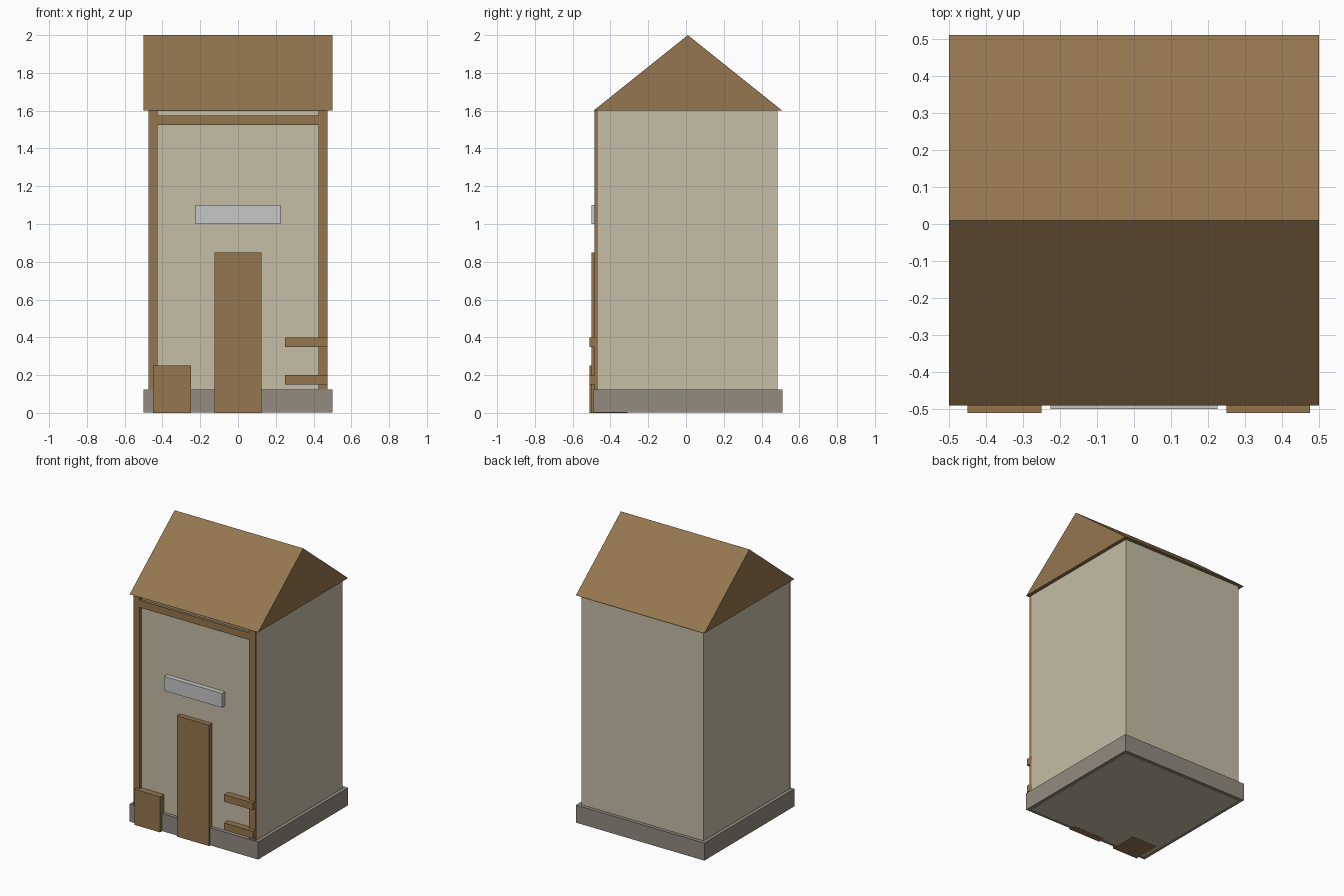
import bpy

if "Cube" in bpy.data.objects:
    bpy.data.objects.remove(bpy.data.objects["Cube"])


def srgb(r, g, b):
    lin = lambda c: c / 12.92 if c <= 0.04045 else ((c + 0.055) / 1.055) ** 2.4
    return tuple(lin(c / 255) for c in (r, g, b)) + (1.0,)


def material(name, rgb):
    m = bpy.data.materials.new(name)
    m.diffuse_color = srgb(*rgb)
    m.use_nodes = True
    m.node_tree.nodes["Principled BSDF"].inputs["Base Color"].default_value = m.diffuse_color
    return m


wood = material("brown wood", (148, 118, 78))
plaster = material("beige plaster", (197, 189, 165))
stone = material("grey stone", (146, 139, 128))
pale = material("pale grey", (199, 199, 200))


def mesh(name, verts, faces, mat):
    me = bpy.data.meshes.new(name)
    me.from_pydata(verts, [], faces)
    me.materials.append(mat)
    ob = bpy.data.objects.new(name, me)
    bpy.context.collection.objects.link(ob)
    return ob


def box(name, xs, ys, zs, mat):
    verts = [(x, y, z) for x in xs for y in ys for z in zs]
    faces = [(0, 1, 3, 2), (4, 6, 7, 5), (0, 4, 5, 1),
             (2, 3, 7, 6), (0, 2, 6, 4), (1, 5, 7, 3)]
    return mesh(name, verts, faces, mat)


# Body and footing (undersides staggered slightly to avoid coplanar faces)
box("foundation", (-0.5, 0.5), (-0.49, 0.51), (0.002, 0.125), stone)
box("walls", (-0.475, 0.475), (-0.465, 0.485), (0.001, 1.6), plaster)

# Gable roof: solid prism with the ridge along x
profile = [(-0.49, 1.6), (0.51, 1.6), (0.01, 2.0)]
mesh("roof", [(x, y, z) for x in (-0.5, 0.5) for y, z in profile],
     [(0, 2, 1), (3, 4, 5), (0, 1, 4, 3), (1, 2, 5, 4), (2, 0, 3, 5)], wood)

# Timber frame on the front
for side, x in (("left", -0.45), ("right", 0.45)):
    box(side + "_post", (x - 0.025, x + 0.025), (-0.485, -0.465), (0.1, 1.6), wood)
box("cross_beam", (-0.425, 0.425), (-0.485, -0.465), (1.525, 1.575), wood)

# Door, sign board, crate and shelves
box("door", (-0.125, 0.125), (-0.5, -0.45), (0, 0.85), wood)
box("sign_board", (-0.225, 0.225), (-0.5, -0.46), (1.0, 1.1), pale)
box("crate", (-0.45, -0.25), (-0.51, -0.31), (0, 0.25), wood)
for name, z in (("lower_shelf", 0.15), ("upper_shelf", 0.35)):
    box(name, (0.25, 0.475), (-0.51, -0.46), (z, z + 0.05), wood)
